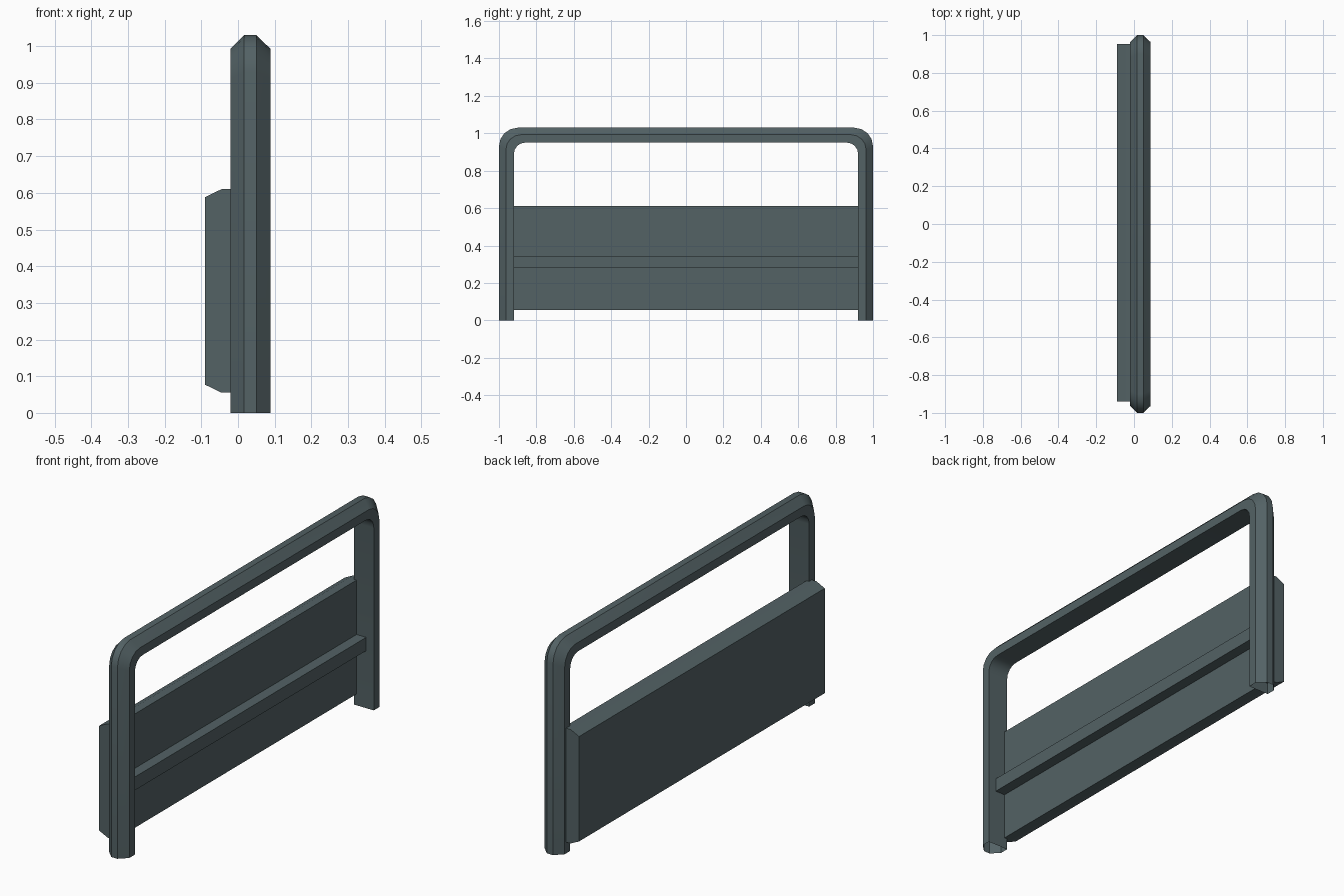
import bpy, bmesh, math

if "Cube" in bpy.data.objects:
    bpy.data.objects.remove(bpy.data.objects["Cube"])

slate = bpy.data.materials.new("slate_grey")
slate.diffuse_color = (0.087, 0.122, 0.130, 1)
slate.use_nodes = True
slate.node_tree.nodes["Principled BSDF"].inputs["Base Color"].default_value = slate.diffuse_color


def make_object(name, bm):
    bmesh.ops.recalc_face_normals(bm, faces=bm.faces)
    mesh = bpy.data.meshes.new(name)
    bm.to_mesh(mesh)
    bm.free()
    mesh.materials.append(slate)
    obj = bpy.data.objects.new(name, mesh)
    bpy.context.collection.objects.link(obj)
    return obj


def extrude_y(name, profile, y0, y1):
    """Prism from an (x, z) profile running along y."""
    bm = bmesh.new()
    face = bm.faces.new([bm.verts.new((x, y0, z)) for x, z in profile])
    ext = bmesh.ops.extrude_face_region(bm, geom=[face], use_keep_orig=True)
    moved = [v for v in ext["geom"] if isinstance(v, bmesh.types.BMVert)]
    bmesh.ops.translate(bm, verts=moved, vec=(0, y1 - y0, 0))
    return make_object(name, bm)


def arch_path(inset, steps=4):
    """Half-loop (y, z) path at a distance inside the outer outline."""
    half, top = 1.0 - inset, 1.03 - inset
    r = 0.10 - 0.5 * inset
    right = [(half, 0.0)]
    for i in range(steps + 1):
        a = math.pi / 2 * i / steps
        right.append((half - r + r * math.cos(a), top - r + r * math.sin(a)))
    return right + [(-y, z) for y, z in reversed(right)]


# Bent frame: section (x, inset) with chamfered outer edges, swept along the arch
section = [(-0.02, 0.08), (-0.02, 0.037), (0.017, 0.0),
           (0.05, 0.0), (0.088, 0.037), (0.088, 0.08)]
bm = bmesh.new()
rails = [[bm.verts.new((x, y, z)) for y, z in arch_path(d)] for x, d in section]
for k, a in enumerate(rails):
    b = rails[(k + 1) % len(rails)]
    for i in range(len(a) - 1):
        bm.faces.new((a[i], a[i + 1], b[i + 1], b[i]))
frame = make_object("bent_frame", bm)
bpy.context.view_layer.objects.active = frame
frame.select_set(True)
bpy.ops.object.shade_smooth_by_angle(angle=math.radians(30))

# Back panel with chamfered long edges
extrude_y("back_panel", [(-0.005, 0.055), (-0.045, 0.055), (-0.09, 0.077),
                         (-0.09, 0.588), (-0.045, 0.61), (-0.005, 0.61)], -0.94, 0.952)

# Cross rail between the legs
extrude_y("cross_rail", [(-0.005, 0.28), (0.047, 0.28),
                         (0.047, 0.345), (-0.005, 0.345)], -0.925, 0.925)
